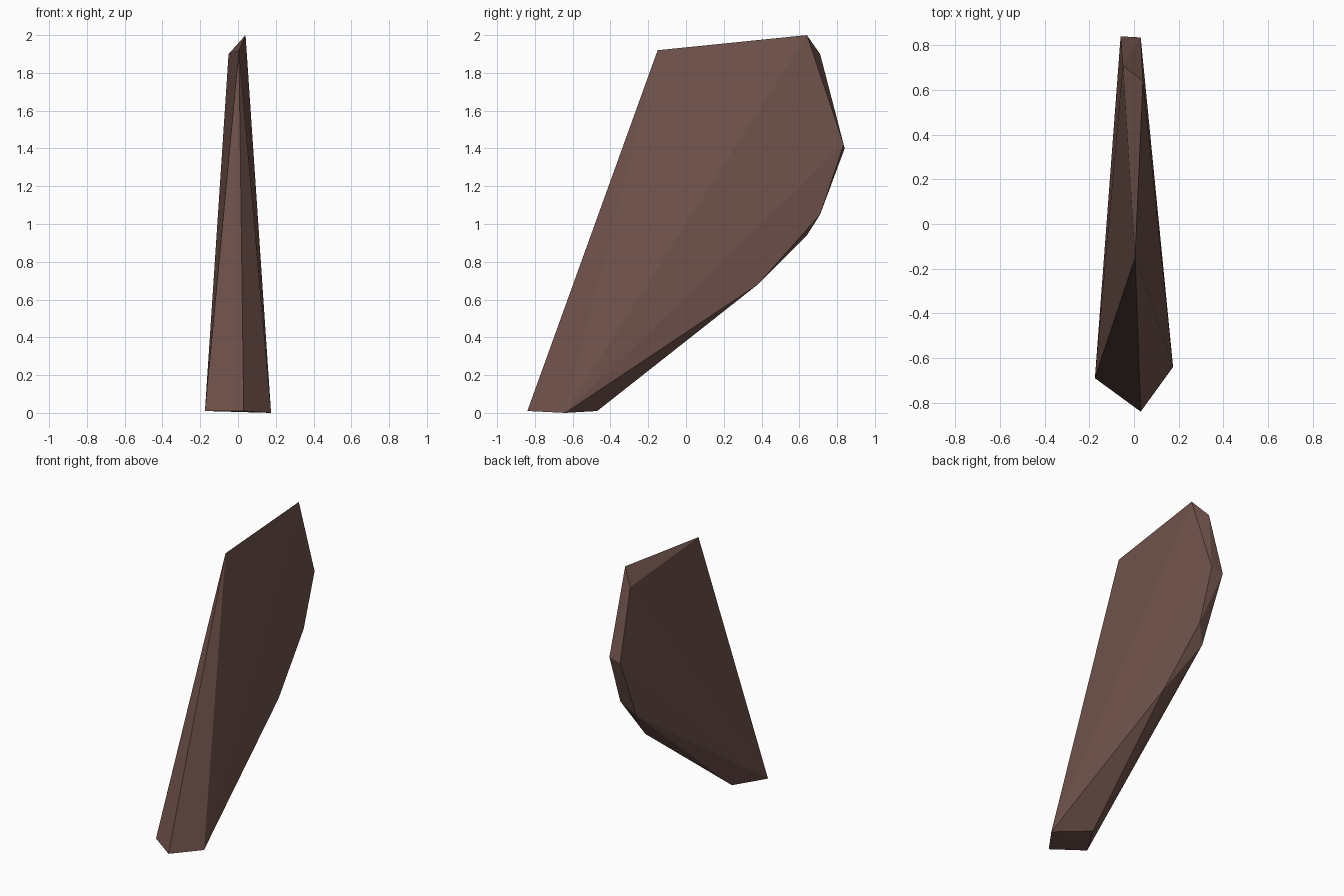
import bpy
import bmesh

if "Cube" in bpy.data.objects:
    bpy.data.objects.remove(bpy.data.objects["Cube"])

# Flat brown stone colour
brown = bpy.data.materials.new("brown stone")
brown.diffuse_color = (0.165, 0.087, 0.073, 1.0)
brown.use_nodes = True
brown.node_tree.nodes["Principled BSDF"].inputs["Base Color"].default_value = brown.diffuse_color

# Corners of the leaning stone shard
base = [(0.03, -0.84, 0.01), (-0.175, -0.69, 0.01),
        (0.175, -0.64, 0.0), (-0.04, -0.47, 0.01)]
peak = [(0.005, -0.15, 1.92), (0.04, 0.64, 2.0), (-0.05, 0.71, 1.90)]
back_right = [(0.03, 0.835, 1.42), (0.03, 0.71, 1.05), (0.06, 0.38, 0.68)]
back_left = [(-0.06, 0.84, 1.40), (-0.05, 0.64, 0.94)]

# Wrap the corners in a convex faceted skin
bm = bmesh.new()
for co in base + peak + back_right + back_left:
    bm.verts.new(co)
bmesh.ops.convex_hull(bm, input=bm.verts[:])
bmesh.ops.delete(bm, geom=[v for v in bm.verts if not v.link_faces], context='VERTS')
bmesh.ops.recalc_face_normals(bm, faces=bm.faces[:])

mesh = bpy.data.meshes.new("stone_shard")
bm.to_mesh(mesh)
bm.free()
mesh.materials.append(brown)
shard = bpy.data.objects.new("stone_shard", mesh)
bpy.context.collection.objects.link(shard)
